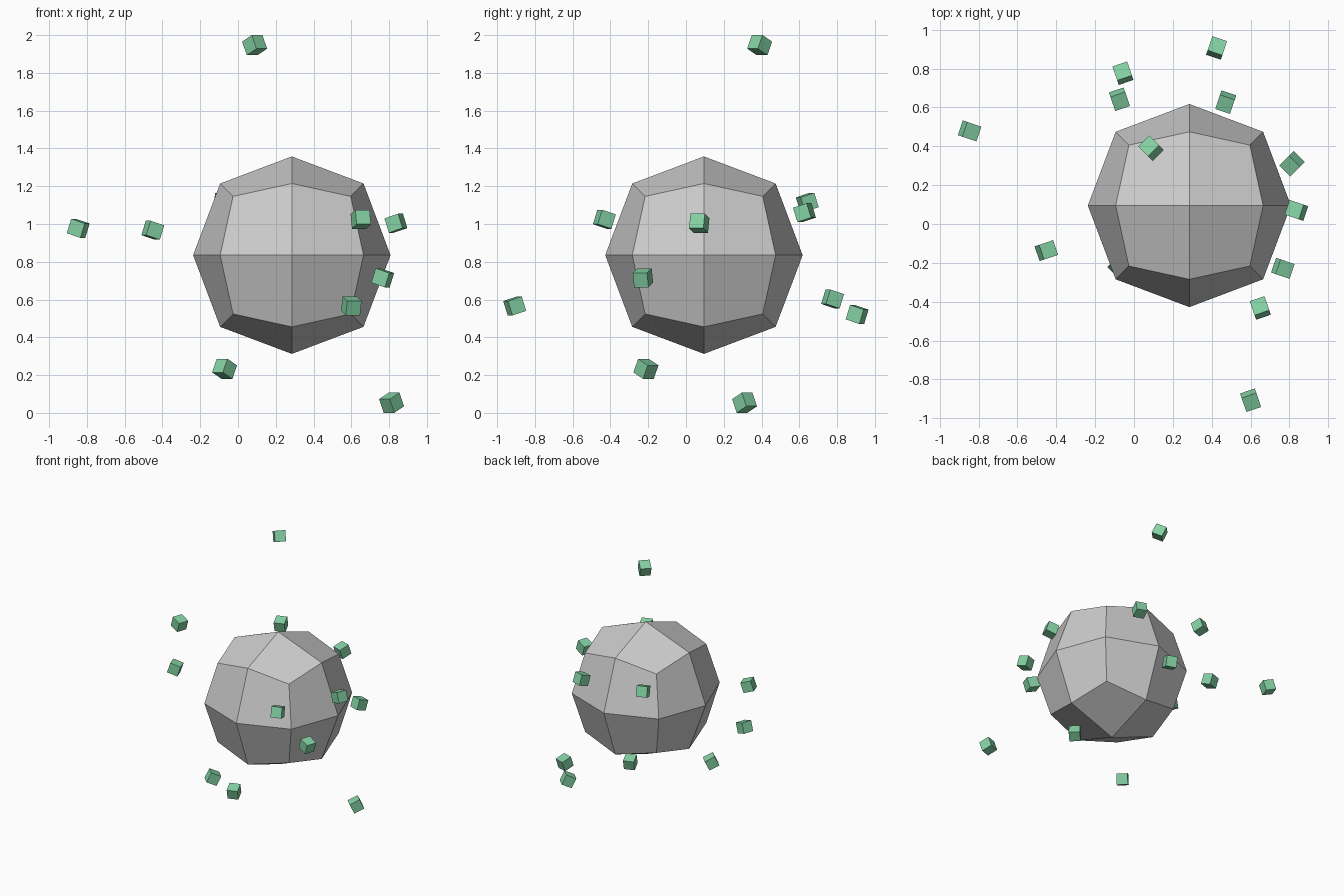
import bpy
from mathutils import Vector

if "Cube" in bpy.data.objects:
    bpy.data.objects.remove(bpy.data.objects["Cube"])

CENTER = Vector((0.285, 0.095, 0.835))
CUBE_SIDE = 0.08


def material(name, color):
    mat = bpy.data.materials.new(name)
    mat.diffuse_color = (*color, 1.0)
    mat.use_nodes = True
    mat.node_tree.nodes["Principled BSDF"].inputs["Base Color"].default_value = mat.diffuse_color
    return mat


def cube(name, side, location, mat):
    bpy.ops.mesh.primitive_cube_add(size=side, location=location)
    obj = bpy.context.object
    obj.name = name
    obj.data.materials.append(mat)
    return obj


grey = material("light grey", (0.6, 0.6, 0.6))
green = material("mint green", (0.23, 0.64, 0.37))

# Faceted ball: a cube subdivided once
ball = cube("faceted_ball", 1.245, CENTER, grey)
subdivision = ball.modifiers.new("round", 'SUBSURF')
subdivision.levels = subdivision.render_levels = 1

# Small cubes thrown off the ball
spots = [
    (0.088, 0.39, 1.947), (0.65, -0.432, 1.025), (0.836, 0.07, 1.004),
    (0.766, -0.228, 0.715), (0.60, -0.907, 0.566), (-0.071, -0.212, 0.233),
    (0.813, 0.31, 0.054), (-0.846, 0.479, 0.977), (-0.451, -0.137, 0.967),
    (0.425, 0.906, 0.521), (-0.057, 0.776, 0.603), (-0.075, 0.642, 1.115),
    (0.472, 0.627, 1.06),
]
for number, spot in enumerate(spots, 1):
    small = cube(f"small_cube_{number}", CUBE_SIDE, spot, green)
    # Each cube is aligned with the ball facet it left
    offset = Vector(spot) - CENTER
    largest = max(abs(c) for c in offset)
    normal = Vector([(0.902 if abs(c) == largest else 0.307) * (1 if c > 0 else -1)
                     for c in offset])
    small.rotation_euler = normal.to_track_quat('X', 'Z').to_euler()
